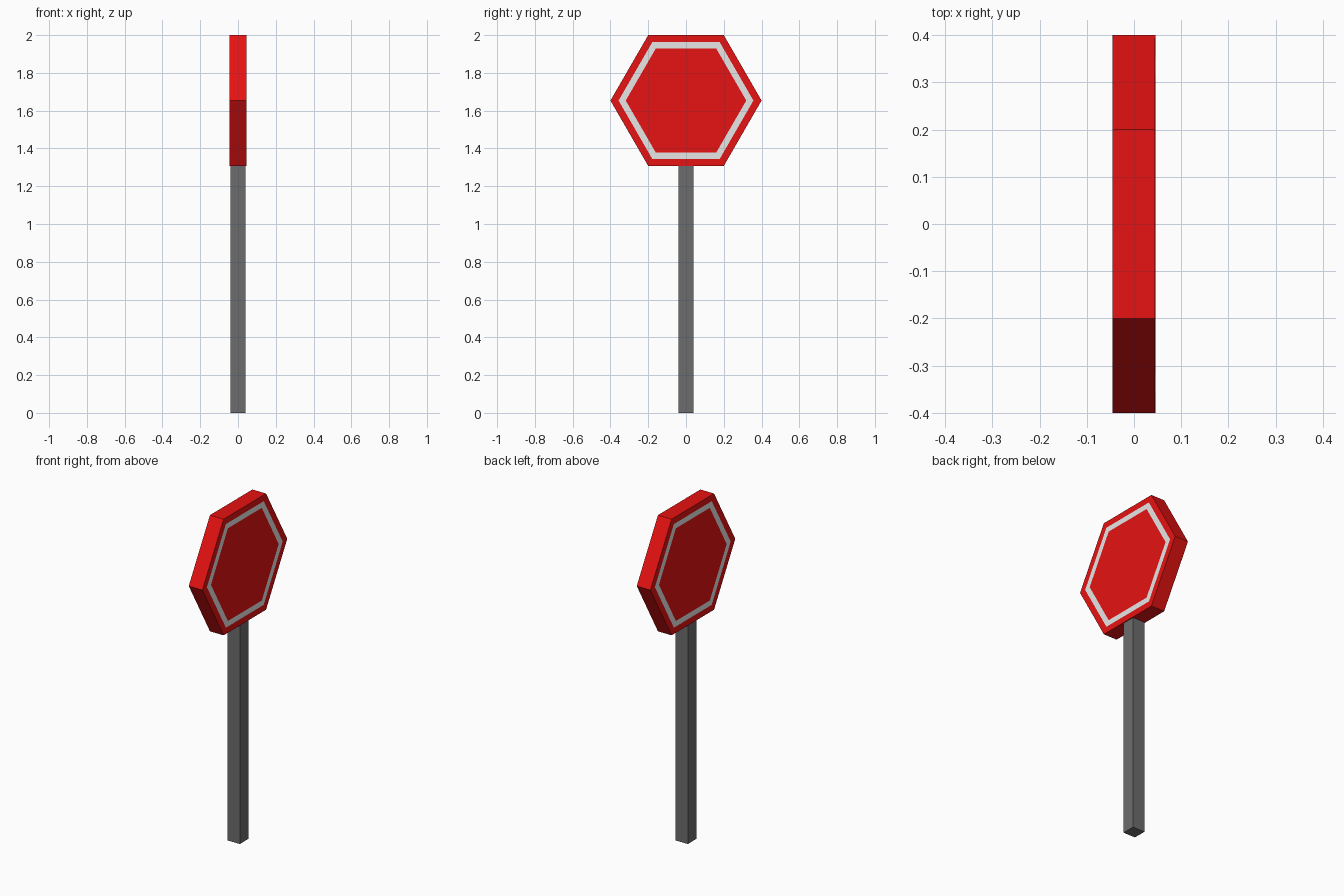
import bpy, bmesh, math
from mathutils import Matrix, Vector

cube = bpy.data.objects.get("Cube")
if cube:
    bpy.data.objects.remove(cube, do_unlink=True)


def make_material(name, rgb):
    mat = bpy.data.materials.new(name)
    mat.use_nodes = True
    mat.diffuse_color = (*rgb, 1)
    mat.node_tree.nodes["Principled BSDF"].inputs["Base Color"].default_value = (*rgb, 1)
    return mat


def make_object(name, bm, materials):
    mesh = bpy.data.meshes.new(name)
    bm.to_mesh(mesh)
    bm.free()
    for mat in materials:
        mesh.materials.append(mat)
    obj = bpy.data.objects.new(name, mesh)
    bpy.context.collection.objects.link(obj)
    return obj


red = make_material("sign red", (0.8, 0.006, 0.006))
white = make_material("border white", (0.8, 0.8, 0.8))
grey = make_material("post grey", (0.152, 0.152, 0.152))

# Sign panel: hexagonal prism standing on a flat side, facing both ways along x
radius, thickness = 0.4, 0.09
centre_z = 2 - radius * math.cos(math.pi / 6)
bm = bmesh.new()
bmesh.ops.create_cone(bm, cap_ends=True, segments=6, radius1=radius, radius2=radius,
                      depth=thickness,
                      matrix=Matrix.Translation((0, 0, centre_z)) @ Matrix.Rotation(math.pi / 2, 4, 'Y'))
bm.normal_update()

# White border: flush ring inset into each broad face
panels = [f for f in bm.faces if abs(f.normal.x) > 0.9]
bmesh.ops.inset_individual(bm, faces=panels, thickness=0.043)
ring = bmesh.ops.inset_individual(bm, faces=panels, thickness=0.038)["faces"]
for face in ring:
    if face not in panels:
        face.material_index = 1
make_object("sign_panel", bm, [red, white])

# Square post, its top tucked just inside the panel
post_height, post_width = 1.33, 0.08
bm = bmesh.new()
bmesh.ops.create_cube(bm, size=1)
bmesh.ops.scale(bm, vec=(post_width, post_width, post_height), verts=bm.verts)
bmesh.ops.translate(bm, vec=Vector((0, 0, post_height / 2)), verts=bm.verts)
make_object("post", bm, [grey])
